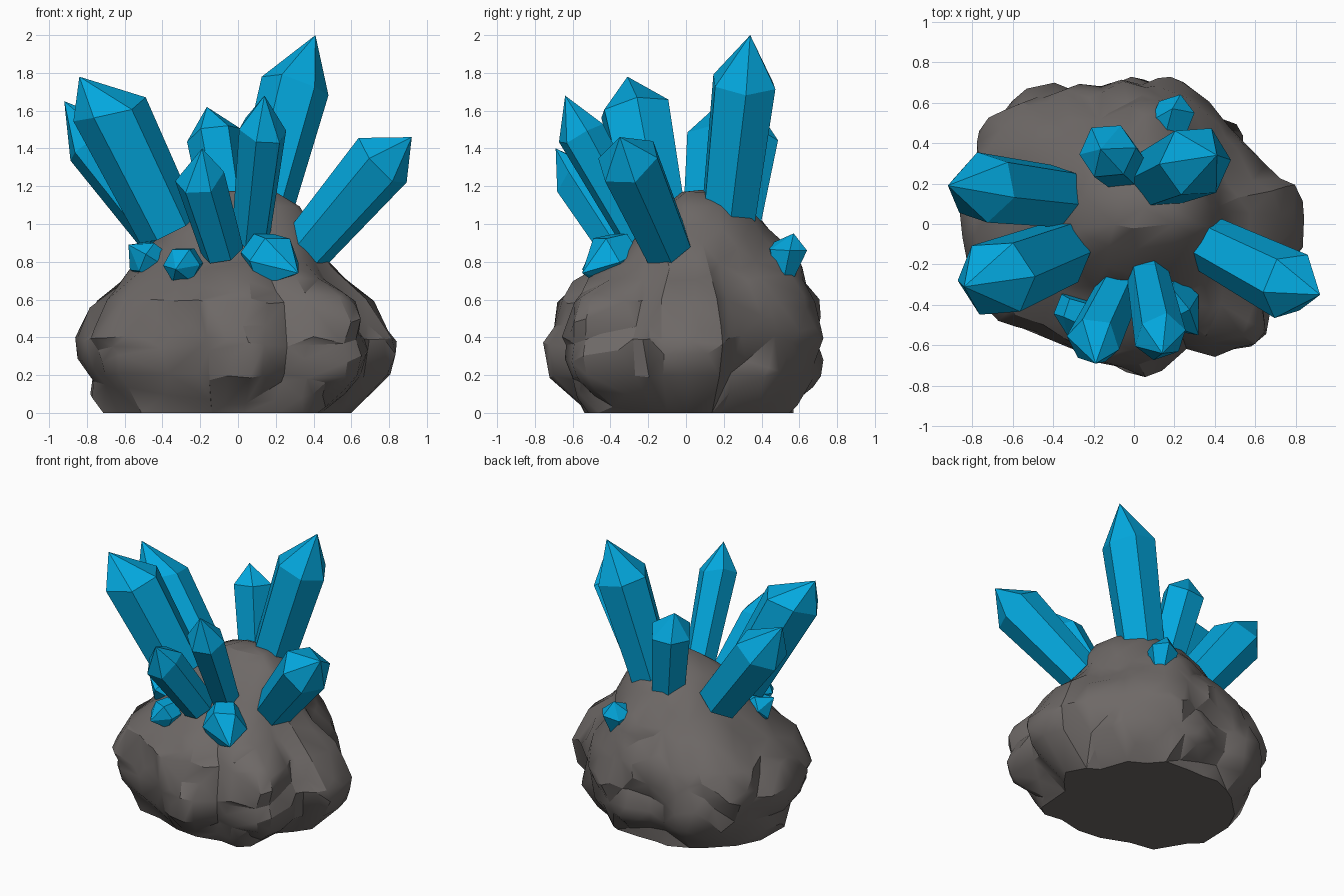
import bpy, bmesh, math, random
from mathutils import Vector, noise

if "Cube" in bpy.data.objects:
    bpy.data.objects.remove(bpy.data.objects["Cube"])

random.seed(4)


def material(name, rgb):
    m = bpy.data.materials.new(name)
    m.diffuse_color = (*rgb, 1)
    m.use_nodes = True
    m.node_tree.nodes["Principled BSDF"].inputs["Base Color"].default_value = m.diffuse_color
    return m


ROCK = material("grey brown rock", (0.155, 0.140, 0.134))
BLUE = material("blue crystal", (0.001, 0.39, 0.73))


def make_object(name, bm, mat):
    bmesh.ops.recalc_face_normals(bm, faces=bm.faces)
    me = bpy.data.meshes.new(name)
    bm.to_mesh(me)
    bm.free()
    me.materials.append(mat)
    ob = bpy.data.objects.new(name, me)
    bpy.context.collection.objects.link(ob)
    return ob


def activate(ob):
    bpy.ops.object.select_all(action='DESELECT')
    ob.select_set(True)
    bpy.context.view_layer.objects.active = ob


def lerp_rows(rows, t):
    """Linear lookup in rows sorted by their first value."""
    for a, b in zip(rows, rows[1:]):
        if t <= b[0]:
            f = (t - a[0]) / (b[0] - a[0])
            return [p + (q - p) * f for p, q in zip(a, b)][1:]
    return rows[-1][1:]


# Mound: height, then extent to the left, right, front and back
PROFILE = [(0, .72, .56, .55, .56), (.1, .78, .66, .62, .63),
           (.2, .83, .76, .69, .69), (.4, .88, .82, .72, .73),
           (.6, .75, .70, .69, .70), (.70, .64, .57, .58, .65),
           (.78, .57, .51, .43, .60), (.85, .52, .46, .36, .55),
           (1.0, .37, .38, .23, .43), (1.1, .26, .32, .12, .33),
           (1.17, .10, .20, .02, .16)]
# Outline swelling by compass angle
SWELL = [(0, 1.03), (15, 1.02), (21, .88), (33, .87), (45, .93), (75, 1.04),
         (103, .95), (126, 1.08), (142, 1.08), (155, 1.05), (170, .97), (200, 1.0),
         (216, 1.03), (232, .95), (255, 1.0), (274, 1.02), (292, .93),
         (303, 1.07), (318, 1.12), (328, 1.0), (338, .90), (350, 1.03), (360, 1.03)]


def rock_point(z, deg):
    l, r, f, b = lerp_rows(PROFILE, z)
    c, s = math.cos(math.radians(deg)), math.sin(math.radians(deg))
    rx, ry = (r if c > 0 else l), (b if s > 0 else f)
    rad = 1 / math.hypot(c / max(rx, .02), s / max(ry, .02))
    low = min(1, max(0, (1.0 - z) / .35))
    rad *= 1 + (lerp_rows(SWELL, deg)[0] - 1) * low
    p = Vector((rad * c, rad * s, z))
    # Broad boulder-like plates separated by creases
    d = noise.voronoi(p * 2.3 + Vector((3.1, 1.7, 5.3)))[0]
    plate = min(d[1] - d[0], .4) / .4
    rad += (.06 * plate - .038) * (.3 + .7 * low)
    rad += .02 * noise.noise(p * 4)
    return (rad * c, rad * s, z)


def build_mound():
    bm = bmesh.new()
    seg, levels = 80, 30
    rings = [[bm.verts.new(rock_point(1.17 * i / levels, 360 * j / seg))
              for j in range(seg)] for i in range(levels + 1)]
    for a, b in zip(rings, rings[1:]):
        for j in range(seg):
            k = (j + 1) % seg
            bm.faces.new((a[j], a[k], b[k], b[j]))
    bm.faces.new(rings[0])
    top = bm.verts.new((.05, .08, 1.18))
    for j in range(seg):
        bm.faces.new((rings[-1][j], rings[-1][(j + 1) % seg], top))
    ob = make_object("rock_mound", bm, ROCK)
    # Collapse the fine grid into irregular facets
    dec = ob.modifiers.new("facets", 'DECIMATE')
    dec.ratio = .14
    activate(ob)
    bpy.ops.object.modifier_apply(modifier=dec.name)
    for v in ob.data.vertices:
        if v.co.z < .015:
            v.co.z = 0
    bpy.ops.object.shade_smooth_by_angle(angle=math.radians(30))


def build_crystal(name, base, shoulder, tip, r_base, r_top, turn=0, sides=6):
    """Tapered prism from base to shoulder, closed by an off-centre point."""
    bm = bmesh.new()
    base, shoulder = Vector(base), Vector(shoulder)
    axis = (shoulder - base).normalized()
    q = axis.to_track_quat('Z', 'Y')
    low, high = [], []
    for k in range(sides):
        a = math.radians(turn) + math.tau * k / sides
        d = q @ Vector((math.cos(a), math.sin(a), 0))
        p, s = base + d * r_base, shoulder + d * r_top
        s += (s - p).normalized() * random.uniform(-.2, .2) * r_top
        low.append(bm.verts.new(p - axis * .03))
        high.append(bm.verts.new(s))
    t = bm.verts.new(tip)
    bm.faces.new(low)
    for k in range(sides):
        n = (k + 1) % sides
        bm.faces.new((low[k], low[n], high[n], high[k]))
        bm.faces.new((high[k], high[n], t))
    make_object(name, bm, BLUE)


build_mound()

# Crystals: base centre, shoulder centre, tip, base radius, shoulder radius, turn
CRYSTALS = {
    "tall_back_crystal": ((.11, .22, 1.0), (.31, .31, 1.76), (.41, .34, 2.0), .155, .185, 10),
    "short_back_crystal": ((-.05, .28, 1.0), (-.13, .36, 1.47), (-.165, .37, 1.62), .125, .145, 20),
    "large_left_front_crystal": ((-.38, -.15, 1.0), (-.68, -.27, 1.61), (-.84, -.31, 1.78), .17, .20, 12),
    "large_left_back_crystal": ((-.40, .14, .98), (-.74, .18, 1.43), (-.92, .19, 1.65), .16, .18, 20),
    "short_front_crystal": ((-.09, -.35, .88), (-.20, -.58, 1.24), (-.19, -.69, 1.40), .115, .135, 15),
    "slim_front_crystal": ((.07, -.26, .95), (.13, -.56, 1.49), (.14, -.64, 1.68), .105, .13, 5),
    "right_crystal": ((.39, -.11, .90), (.76, -.30, 1.33), (.92, -.35, 1.46), .14, .175, 0),
    "front_right_stub": ((.13, -.34, .84), (.19, -.43, .80), (.32, -.55, .74), .12, .15, 0),
    "front_left_stub": ((-.28, -.40, .79), (-.30, -.47, .78), (-.33, -.55, .76), .09, .10, 0),
    "left_stub": ((-.46, -.15, .80), (-.51, -.17, .83), (-.58, -.20, .89), .09, .10, 0),
    "back_stub": ((.19, .51, .73), (.19, .53, .86), (.19, .57, .95), .06, .11, 10),
}
for name, spec in CRYSTALS.items():
    build_crystal(name, *spec)
